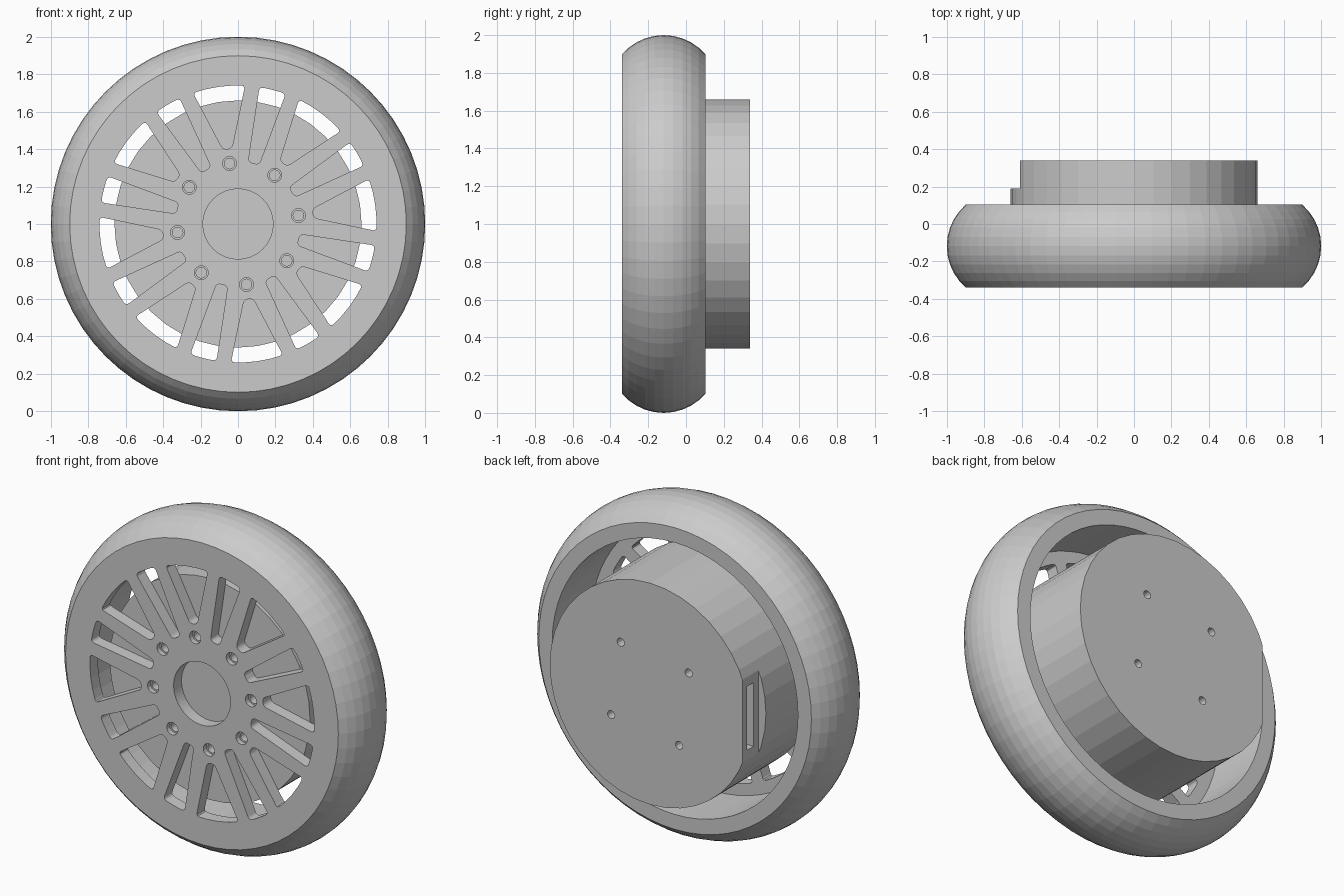
import bpy, bmesh
from math import sin, cos, pi, radians, asin

if "Cube" in bpy.data.objects:
    bpy.data.objects.remove(bpy.data.objects["Cube"])

CZ = 1.0          # wheel axle height
TURN = radians(8) # angle of the first bolt


def finish(bm, name):
    bmesh.ops.recalc_face_normals(bm, faces=bm.faces)
    me = bpy.data.meshes.new(name)
    bm.to_mesh(me)
    bm.free()
    ob = bpy.data.objects.new(name, me)
    bpy.context.collection.objects.link(ob)
    return ob


def polar(r, a, y):
    return (r * cos(a), y, CZ + r * sin(a))


def lathe(name, profile, n=64):
    """Closed (radius, y) profile turned about the axle."""
    bm = bmesh.new()
    rings = [[bm.verts.new(polar(r, 2 * pi * i / n, y)) for r, y in profile] for i in range(n)]
    m = len(profile)
    for i in range(n):
        a, b = rings[i], rings[(i + 1) % n]
        for j in range(m):
            k = (j + 1) % m
            bm.faces.new((a[j], a[k], b[k], b[j]))
    return finish(bm, name)


def prism(bm, pts, y0, y1, corners=(), rounding=0.0):
    """Extrude an (x, z) outline along y, rounding the listed corners."""
    front = [bm.verts.new((x, y0, z)) for x, z in pts]
    back = [bm.verts.new((x, y1, z)) for x, z in pts]
    bm.faces.new(front)
    bm.faces.new(back[::-1])
    n = len(pts)
    for i in range(n):
        j = (i + 1) % n
        bm.faces.new((front[j], front[i], back[i], back[j]))
    edges = [bm.edges.get((front[i], back[i])) for i in corners]
    if edges:
        bmesh.ops.bevel(bm, geom=edges, offset=rounding, segments=3,
                        profile=0.5, affect='EDGES')


def disc(bm, x, z, r, y0, y1, n=16):
    prism(bm, [(x + r * cos(2 * pi * i / n), z + r * sin(2 * pi * i / n)) for i in range(n)], y0, y1)


def slot(bm, angle, r_in, half_in, r_out, half_out):
    """Tapered spoke opening with an arced outer end."""
    span = asin(half_out / r_out)
    local = [(r_in, half_in), (r_in, -half_in)]
    local += [(r_out * cos(span * t), r_out * sin(span * t)) for t in (-1, -.5, 0, .5, 1)]
    c, s = cos(angle), sin(angle)
    pts = [(u * c - v * s, CZ + u * s + v * c) for u, v in local]
    prism(bm, pts, -0.42, -0.2, (0, 1, 2, 6), 0.019)


def cut(ob, bm):
    cutter = finish(bm, "cutter")
    cutter.hide_render = True
    mod = ob.modifiers.new("cut", 'BOOLEAN')
    mod.operation = 'DIFFERENCE'
    mod.solver = 'EXACT'
    mod.object = cutter
    bpy.context.view_layer.objects.active = ob
    bpy.ops.object.modifier_apply(modifier=mod.name)
    bpy.data.objects.remove(cutter, do_unlink=True)


# Tyre with a bulging tread
arc_r, mid = 0.292, -0.118
half = asin(0.221 / arc_r)
tread = [(1 - arc_r + arc_r * cos(half * t / 5), mid + arc_r * sin(half * t / 5)) for t in range(-5, 6)]
lathe("tyre", [(0.86, 0.103), (0.86, -0.339)] + tread)

# Rim: spoked front plate and open barrel in one piece
rim = lathe("spoked_rim", [(0.187, -0.339), (0.86, -0.339), (0.86, 0.103),
                           (0.81, 0.103), (0.81, -0.265), (0.187, -0.265)])
openings = bmesh.new()
bores = bmesh.new()
recesses = bmesh.new()
for i in range(8):
    a = TURN + i * pi / 4
    slot(openings, a, 0.405, 0.024, 0.74, 0.14)
    slot(openings, a + pi / 8, 0.335, 0.03, 0.74, 0.072)
    x, z = 0.326 * cos(a), CZ + 0.326 * sin(a)
    disc(bores, x, z, 0.028, -0.42, -0.2)
    disc(recesses, x, z, 0.037, -0.42, -0.31)
for tool in (openings, bores, recesses):
    cut(rim, tool)

# Drum housing behind the spokes
bm = bmesh.new()
disc(bm, 0, CZ, 0.66, -0.265, 0.34, 40)
drum = finish(bm, "drum_housing")

# Flat on the drum side, and the window in it
bm = bmesh.new()
prism(bm, [(-0.8, 0.5), (-0.61, 0.5), (-0.61, 1.5), (-0.8, 1.5)], 0.19, 0.5)
cut(drum, bm)
bm = bmesh.new()
prism(bm, [(-0.7, 0.81), (-0.5, 0.81), (-0.5, 1.19), (-0.7, 1.19)], 0.235, 0.295)
cut(drum, bm)

# Mounting holes in the drum back
bm = bmesh.new()
for i in range(4):
    a = TURN + pi / 4 + i * pi / 2
    disc(bm, 0.32 * cos(a), CZ + 0.32 * sin(a), 0.024, 0.24, 0.5, 12)
cut(drum, bm)
